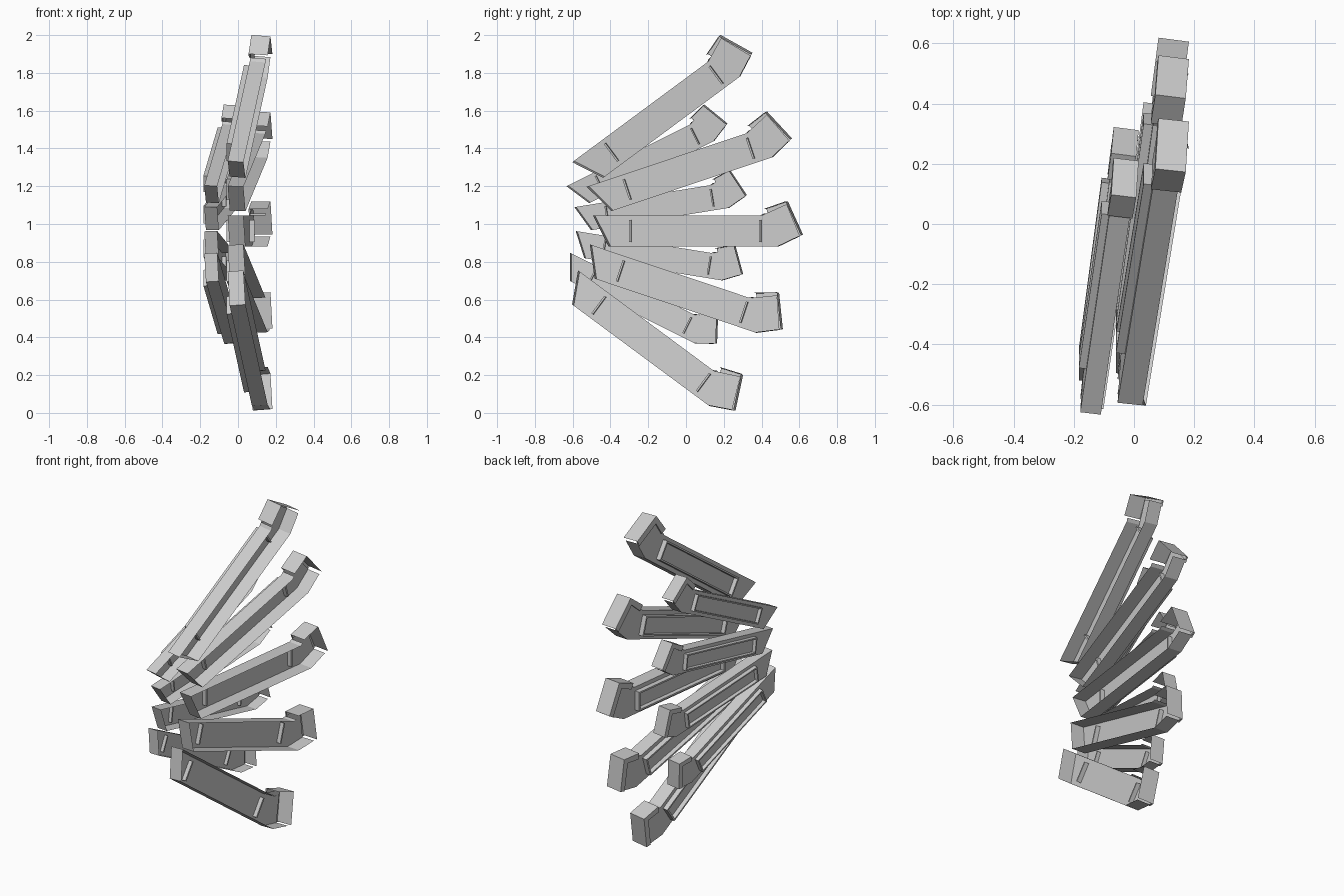
import bpy, bmesh, math
from mathutils import Matrix, Vector

if "Cube" in bpy.data.objects:
    bpy.data.objects.remove(bpy.data.objects["Cube"])

# blade side profile as (along, height) measured from the fan pivot
BODY = [(.491, .026), (.574, -.138), (1.474, -.138), (1.585, -.085),
        (1.514, .085), (1.405, .036), (1.386, .026)]
CAP = [(1.405, .060), (1.420, .026), (1.500, .060), (1.570, -.092),
       (1.600, -.075), (1.520, .100)]
U0, U1, V0, V1 = .677, 1.381, -.114, .002   # raised frame on the flank
HALF = .042      # half width of a beam
YAW = math.radians(-7.5)


def shell(bm, pts, x0, x1, skip=(), short=(), closed=False):
    """Extrude a side profile across x as an open-sided shell.
    skip: edges without a wall, short: edges whose wall only reaches -HALF."""
    base = bm.faces.new([bm.verts.new((x0, u, v)) for u, v in pts])
    n = len(pts)
    for i in range(n):
        if i in skip:
            continue
        p, q = pts[i], pts[(i + 1) % n]
        far = -HALF if i in short else x1
        bm.faces.new([bm.verts.new(c) for c in
                      ((x0, *q), (x0, *p), (far, *p), (far, *q))])
    if closed:
        bm.faces.new([bm.verts.new((x1, u, v)) for u, v in pts[::-1]])
    bmesh.ops.remove_doubles(bm, verts=bm.verts[:], dist=1e-5)
    return base


def box(u0, u1):
    return [(u0, V1), (u0, V0), (u1, V0), (u1, V1)]


def finish(bm, name, m):
    bm.transform(m)
    bmesh.ops.recalc_face_normals(bm, faces=bm.faces[:])
    me = bpy.data.meshes.new(name)
    bm.to_mesh(me)
    bm.free()
    bpy.context.collection.objects.link(bpy.data.objects.new(name, me))


def blade(name, angle, scale, pivot):
    m = (Matrix.Translation(pivot) @ Matrix.Rotation(math.radians(angle), 4, 'X')
         @ Matrix.Scale(scale, 4) @ Matrix.Rotation(YAW, 4, 'Z'))

    # hollow beam, open on its right flank
    bm = bmesh.new()
    shell(bm, BODY, -HALF, HALF, skip=(3, 4))
    finish(bm, name + "_beam", m)

    # rectangular frame standing proud of the left flank
    bm = bmesh.new()
    face = shell(bm, box(U0, U1), -.072, -HALF)
    bmesh.ops.inset_individual(bm, faces=[face], thickness=.010,
                               use_even_offset=True)
    top = bmesh.ops.extrude_discrete_faces(bm, faces=[face])["faces"][0]
    for v in top.verts:
        v.co.x = -HALF - .003
    finish(bm, name + "_side_frame", m)

    # ribs on the inside of the shell
    bm = bmesh.new()
    for u in (U0, U1 - .010):
        shell(bm, box(u, u + .010), -HALF + .001, -.015, closed=True)
    finish(bm, name + "_inner_ribs", m)

    # wider angled cap wrapping the tip, also open on the right
    bm = bmesh.new()
    shell(bm, CAP, -.051, .051, short=(0, 1, 2, 3))
    finish(bm, name + "_tip_cap", m)


# outer fan of five large blades, inner fan of four smaller ones
for i, a in enumerate((36.5, 18.5, 0, -18.5, -36.5)):
    blade(f"large_blade_{i + 1}", a, 1.0, Vector((-.077, -.974, 1.02)))
for i, a in enumerate((26.5, 9.2, -9.2, -26.5)):
    blade(f"small_blade_{i + 1}", a, .82, Vector((-.197, -.977, 1.005)))
